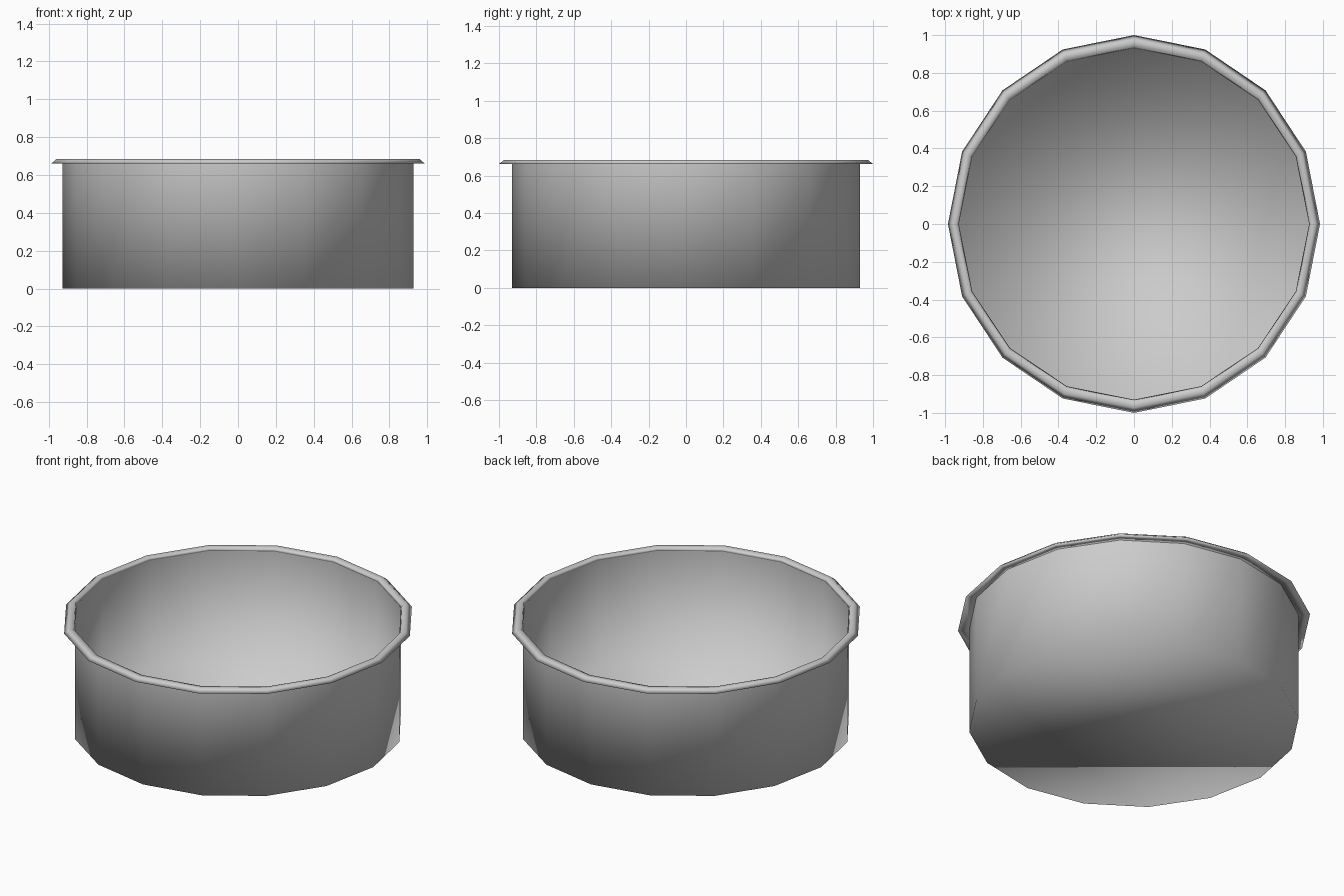
import bpy, bmesh
from math import cos, sin, tau

if "Cube" in bpy.data.objects:
    bpy.data.objects.remove(bpy.data.objects["Cube"])

SIDES = 16


def lathe(name, profile, loop=False, floor=False):
    """Spin (x radius, y radius, z) points into a smooth faceted shell."""
    bm = bmesh.new()
    rings = [[bm.verts.new((rx * cos(tau * i / SIDES), ry * sin(tau * i / SIDES), z))
              for i in range(SIDES)] for rx, ry, z in profile]
    pairs = list(zip(rings, rings[1:]))
    if loop:
        pairs.append((rings[-1], rings[0]))
    for a, b in pairs:
        for i in range(SIDES):
            j = (i + 1) % SIDES
            bm.faces.new((a[i], a[j], b[j], b[i]))
    if floor:
        bm.faces.new(rings[0][::-1])
    for f in bm.faces:
        f.smooth = True
    mesh = bpy.data.meshes.new(name)
    bm.to_mesh(mesh)
    bm.free()
    obj = bpy.data.objects.new(name, mesh)
    bpy.context.collection.objects.link(obj)
    return obj


# Thin-walled basin with a flat closed floor
lathe("basin", [(0.927, 0.93, 0.0), (0.927, 0.93, 0.665)], floor=True)

# Outward lip with a sloped outer edge
lathe("rim", [(0.927, 0.93, 0.662), (0.985, 1.0, 0.662),
              (0.96, 0.972, 0.684), (0.934, 0.937, 0.68)], loop=True)
